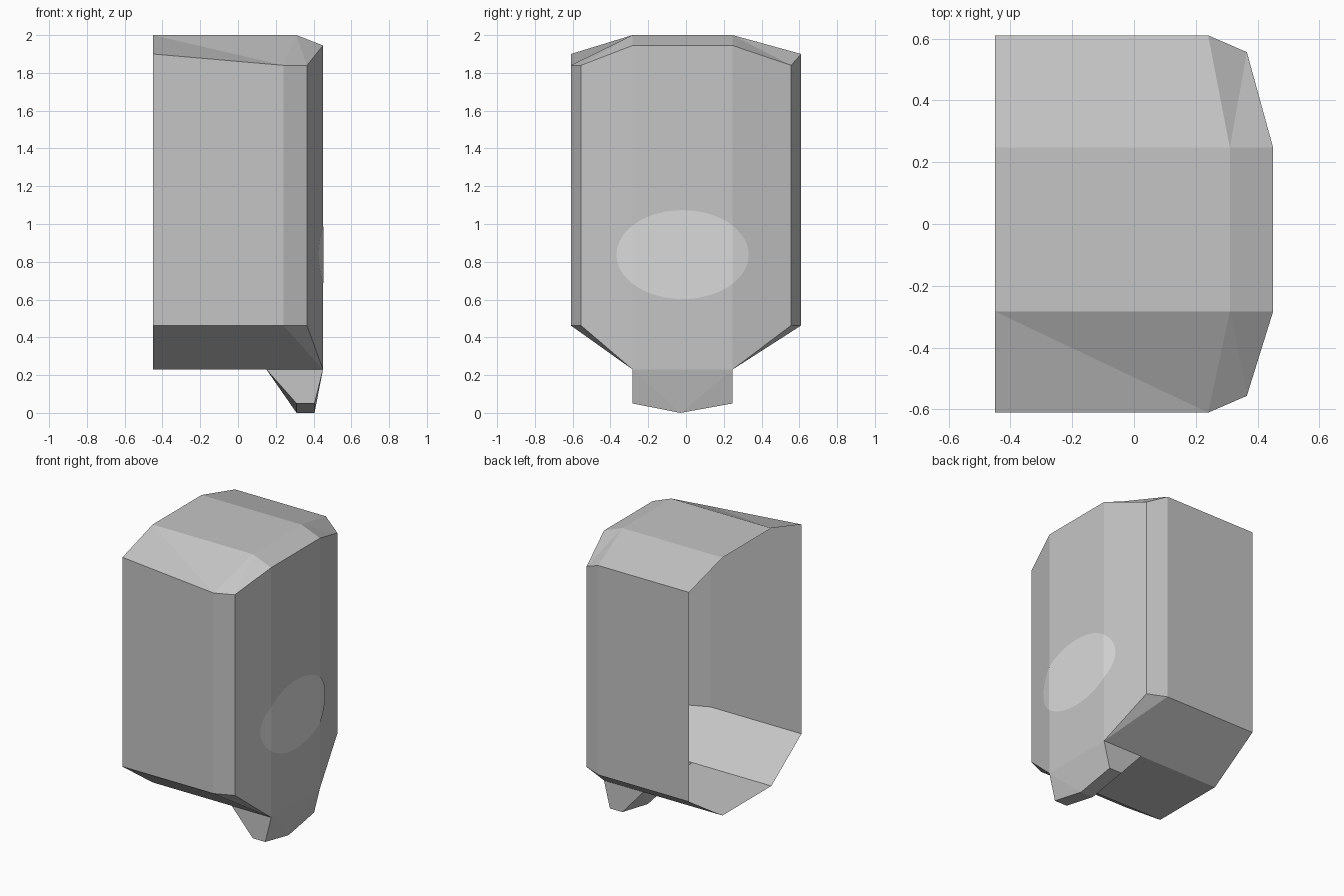
import bpy, bmesh, math

if "Cube" in bpy.data.objects:
    bpy.data.objects.remove(bpy.data.objects["Cube"])


def material(name, v):
    m = bpy.data.materials.new(name)
    m.diffuse_color = (v, v, v, 1)
    m.use_nodes = True
    m.node_tree.nodes["Principled BSDF"].inputs["Base Color"].default_value = m.diffuse_color
    return m


def finish(bm, name, mat):
    me = bpy.data.meshes.new(name)
    bm.to_mesh(me)
    bm.free()
    me.materials.append(mat)
    ob = bpy.data.objects.new(name, me)
    bpy.context.collection.objects.link(ob)
    return ob


def build(name, polys, mat, is_reference):
    """Weld polygons into one open shell whose faces point outward."""
    bm = bmesh.new()
    for p in polys:
        bm.faces.new([bm.verts.new(c) for c in p])
    bmesh.ops.remove_doubles(bm, verts=bm.verts, dist=0.0005)
    bmesh.ops.recalc_face_normals(bm, faces=bm.faces)
    ref = max(bm.faces, key=is_reference)
    ref.normal_update()
    if ref.normal.x + ref.normal.z < 0:
        bmesh.ops.reverse_faces(bm, faces=bm.faces)
    return finish(bm, name, mat)


grey = material("mid grey", 0.56)
pale = material("pale grey", 0.70)

BACK, FRONT, LIP = -0.45, 0.45, 0.15
YL, YR, YM = -0.283, 0.247, -0.03   # inner creases and spout ridge

# Shell: open at the back, two mirrored flanks joined by centre strips
shell, spout = [], []
for s, yi, ztop in ((-1, YL, 1.84), (1, YR, 1.90)):
    yo, yc = 0.61 * s, 0.556 * s
    roof_b, roof_f, brow = (BACK, yi, 2), (0.31, yi, 2), (FRONT, yi, 1.945)
    eave_b, eave_f, eave_c = (BACK, yo, 1.90), (0.24, yo, ztop), (0.365, yc, 1.84)
    hip_b, hip_f, hip_c = (BACK, yo, 0.463), (0.24, yo, 0.463), (0.365, yc, 0.463)
    keel_b, keel_l, keel_f = (BACK, yi, 0.23), (LIP, yi, 0.23), (FRONT, yi, 0.23)
    shell += [
        (eave_b, eave_f, hip_f, hip_b),           # side wall
        (eave_f, eave_c, hip_c, hip_f),           # corner chamfer
        (eave_c, brow, keel_f, hip_c),            # angled front panel
        (roof_b, roof_f, eave_f),                 # roof slope
        (roof_b, eave_f, eave_b),
        (roof_f, brow, eave_c), (roof_f, eave_c, eave_f),
        (hip_b, hip_f, keel_l, keel_b),           # lower slope
        (hip_f, hip_c, keel_f), (hip_f, keel_f, keel_l),
    ]
    toe_f, toe_b = (0.405, yi, 0.05), (0.31, yi, 0.05)
    spout += [
        (keel_l, keel_f, toe_f, toe_b),           # spout cheek
        (toe_f, toe_b, (0.31, YM, 0), (0.405, YM, 0)),
    ]


def strip(*xz):
    """Polygons spanning the centre between the two creases."""
    return [((a[0], YL, a[1]), (b[0], YL, b[1]), (b[0], YR, b[1]), (a[0], YR, a[1]))
            for a, b in zip(xz, xz[1:])]


shell += strip((BACK, 2), (0.31, 2), (FRONT, 1.945), (FRONT, 0.23))
shell += strip((BACK, 0.23), (LIP, 0.23))
build("shell", shell, grey, lambda f: f.calc_center_median().z)

# Spout under the front edge, with a V-shaped underside
for x_top, x_low in ((FRONT, 0.405), (LIP, 0.31)):
    top_l, top_r = (x_top, YL, 0.23), (x_top, YR, 0.23)
    low_l, low_r, ridge = (x_low, YL, 0.05), (x_low, YR, 0.05), (x_low, YM, 0)
    spout += [(top_l, top_r, ridge), (top_l, ridge, low_l), (top_r, low_r, ridge)]
build("spout", spout, grey, lambda f: f.calc_center_median().x)

# Pale oval wrapped over the front panels
bm = bmesh.new()
bm.faces.new([bm.verts.new((0, -0.018 + 0.35 * math.cos(a), 0.838 + 0.235 * math.sin(a)))
              for a in (math.tau * i / 64 for i in range(64))])
for y in (YL, YR):
    bmesh.ops.bisect_plane(bm, geom=bm.verts[:] + bm.edges[:] + bm.faces[:],
                           plane_co=(0, y, 0), plane_no=(0, 1, 0))
for v in bm.verts:
    y = v.co.y
    over = max(0, (YL - y) / (0.556 + YL), (y - YR) / (0.556 - YR))
    v.co.x = FRONT + 0.003 - 0.085 * over
bm.normal_update()
finish(bm, "front_oval", pale)
